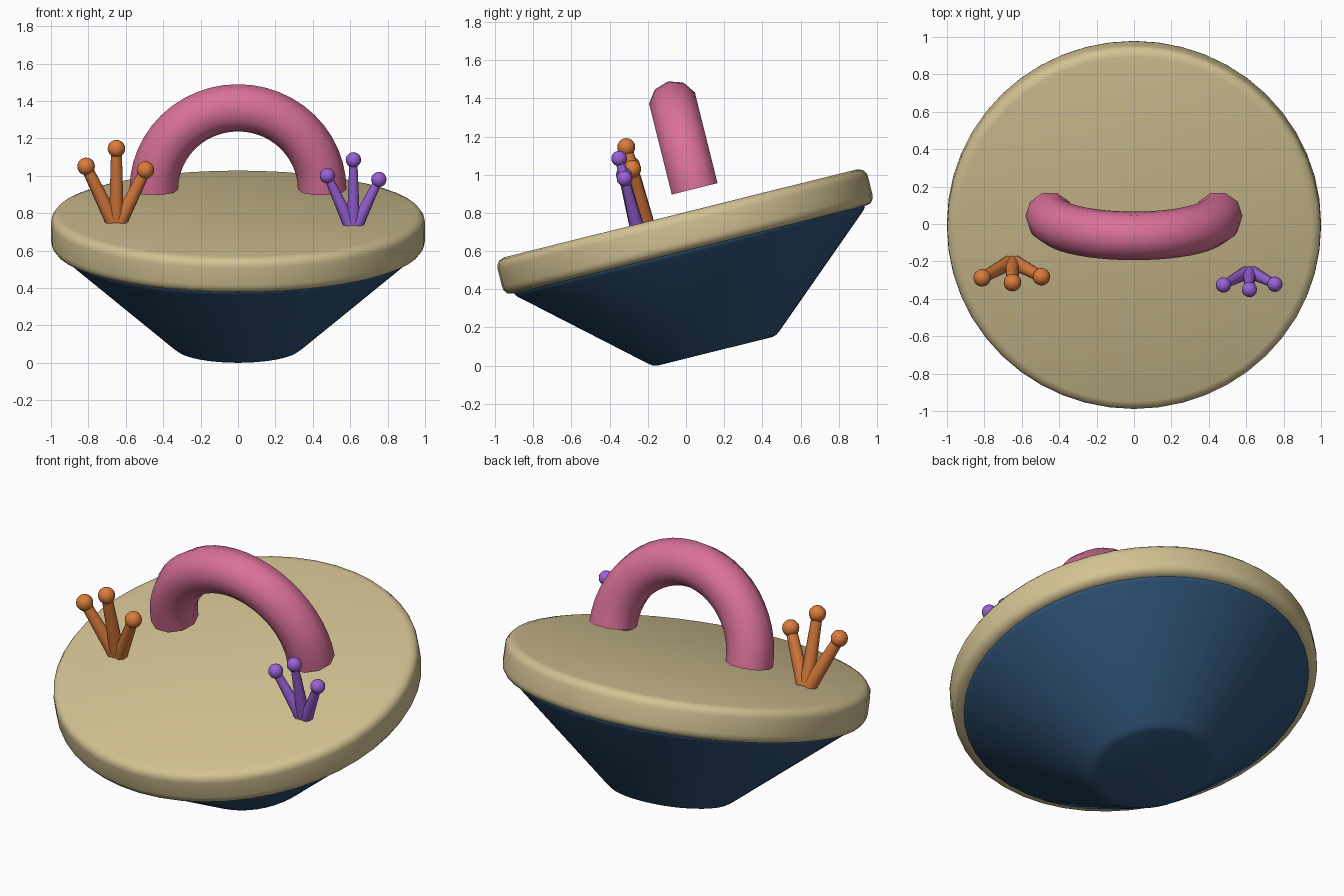
import bpy, bmesh, math
from mathutils import Vector, Matrix

if "Cube" in bpy.data.objects:
    bpy.data.objects.remove(bpy.data.objects["Cube"])

TILT = Matrix.Rotation(math.radians(14), 4, 'X')
AXIS_Y = 0.165   # centre of the round parts in the tilted frame


def material(name, rgb):
    m = bpy.data.materials.new(name)
    m.diffuse_color = (*rgb, 1)
    m.use_nodes = True
    m.node_tree.nodes["Principled BSDF"].inputs["Base Color"].default_value = m.diffuse_color
    return m


TAN = material("sand", (0.65, 0.54, 0.29))
NAVY = material("navy", (0.028, 0.085, 0.18))
PINK = material("pink", (0.70, 0.165, 0.32))
ORANGE = material("orange", (0.70, 0.20, 0.045))
PURPLE = material("purple", (0.32, 0.12, 0.68))


def finish(bm, name, mat, matrix=None, angle=40):
    bmesh.ops.recalc_face_normals(bm, faces=bm.faces)
    me = bpy.data.meshes.new(name)
    if matrix:
        bm.transform(matrix)
    bm.to_mesh(me)
    bm.free()
    me.materials.append(mat)
    ob = bpy.data.objects.new(name, me)
    bpy.context.collection.objects.link(ob)
    bpy.ops.object.select_all(action='DESELECT')
    ob.select_set(True)
    bpy.context.view_layer.objects.active = ob
    bpy.ops.object.shade_smooth_by_angle(angle=math.radians(angle))
    return ob


def bridge_rings(bm, rings):
    n = len(rings[0])
    for a, b in zip(rings, rings[1:]):
        for i in range(n):
            j = (i + 1) % n
            bm.faces.new((a[i], a[j], b[j], b[i]))
    bm.faces.new(rings[0])
    bm.faces.new(rings[-1])


def lathe(name, profile, mat, sides=48):
    bm = bmesh.new()
    rings = []
    for r, z in profile:
        rings.append([bm.verts.new((r * math.cos(2 * math.pi * i / sides),
                                    AXIS_Y + r * math.sin(2 * math.pi * i / sides), z))
                      for i in range(sides)])
    bridge_rings(bm, rings)
    return finish(bm, name, mat, TILT)


# Tapered hull with a slightly rounded foot
lathe("hull", [(0.31, 0.036), (0.333, 0.042), (0.355, 0.058),
               (0.935, 0.565), (0.945, 0.578), (0.945, 0.6)], NAVY)

# Thick deck disc with rounded rims
lathe("deck", [(0.955, 0.585), (0.982, 0.593), (0.997, 0.615), (1.0, 0.635),
               (1.0, 0.73), (0.997, 0.75), (0.982, 0.771), (0.95, 0.781)], TAN)

# Half-ring handle hovering over the deck
bm = bmesh.new()
rings = []
for k in range(25):
    a = math.pi * k / 24
    ring = []
    for i in range(10):
        t = 2 * math.pi * i / 10
        r = 0.45 + 0.13 * math.cos(t)
        ring.append(bm.verts.new((r * math.cos(a), 0.268 + 0.13 * math.sin(t),
                                  0.888 + r * math.sin(a))))
    rings.append(ring)
bridge_rings(bm, rings)
finish(bm, "handle", PINK, TILT)


# Clusters of three tapered stalks with ball tips
def cluster(name, base, tips, r_base, r_top, r_ball, mat):
    base = Vector(base)
    for k, tip in enumerate(tips):
        tip = Vector(tip)
        foot = base + Vector(((k - 1) * 0.02, 0, 0))
        d = tip - foot
        place = Matrix.Translation((foot + tip) / 2) @ d.to_track_quat('Z', 'Y').to_matrix().to_4x4()
        bm = bmesh.new()
        bmesh.ops.create_cone(bm, cap_ends=True, segments=10, radius1=r_base,
                              radius2=r_top, depth=d.length, matrix=place)
        finish(bm, f"{name}_stalk_{k + 1}", mat)
        bm = bmesh.new()
        bmesh.ops.create_uvsphere(bm, u_segments=16, v_segments=10, radius=r_ball,
                                  matrix=Matrix.Translation(tip))
        finish(bm, f"{name}_ball_{k + 1}", mat)


cluster("left_sprout", (-0.65, -0.21, 0.757),
        [(-0.812, -0.288, 1.05), (-0.65, -0.313, 1.145), (-0.495, -0.282, 1.03)],
        0.041, 0.03, 0.047, ORANGE)
cluster("right_sprout", (0.617, -0.262, 0.743),
        [(0.478, -0.326, 1.0), (0.617, -0.35, 1.085), (0.753, -0.322, 0.98)],
        0.037, 0.022, 0.041, PURPLE)
